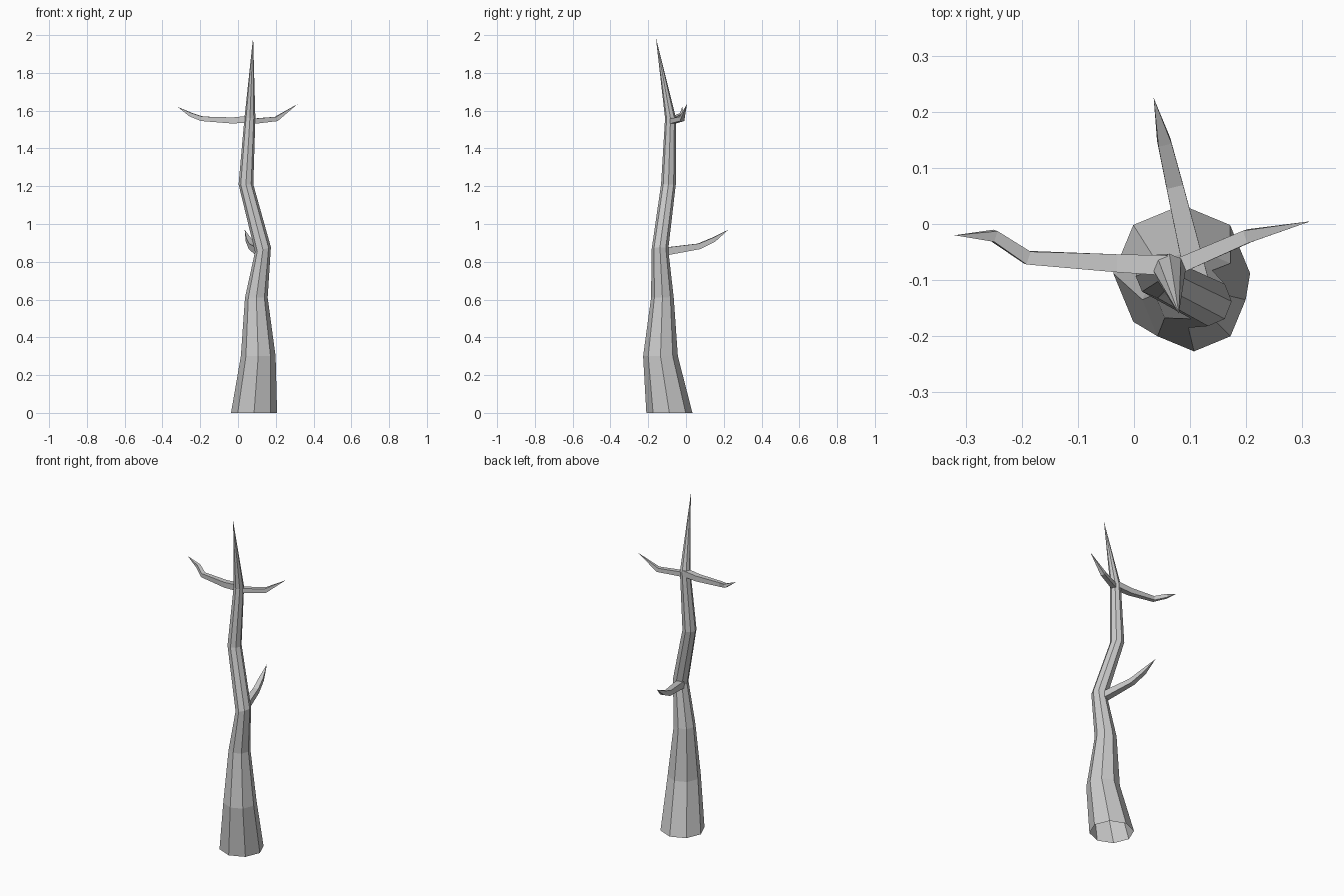
import bpy, bmesh, math
from mathutils import Vector

if "Cube" in bpy.data.objects:
    bpy.data.objects.remove(bpy.data.objects["Cube"])


def tapered_limb(name, rings, tip, sides, up, phase=0.0, cap=False):
    """Loft low-poly rings (centre, radius, normal) and close them in a point."""
    bm = bmesh.new()
    loops = []
    for centre, radius, normal in rings:
        n = Vector(normal).normalized()
        v = (Vector(up) - n * n.dot(Vector(up))).normalized()
        u = v.cross(n)
        loop = []
        for i in range(sides):
            a = phase + 2 * math.pi * i / sides
            loop.append(bm.verts.new(Vector(centre) + radius * (u * math.cos(a) + v * math.sin(a))))
        loops.append(loop)
    for lo, hi in zip(loops, loops[1:]):
        for i in range(sides):
            j = (i + 1) % sides
            bm.faces.new((lo[i], lo[j], hi[j], hi[i]))
    end = bm.verts.new(tip)
    for i in range(sides):
        bm.faces.new((loops[-1][i], loops[-1][(i + 1) % sides], end))
    bm.normal_update()
    mesh = bpy.data.meshes.new(name)
    bm.to_mesh(mesh)
    bm.free()
    obj = bpy.data.objects.new(name, mesh)
    bpy.context.collection.objects.link(obj)
    return obj


def branch(name, points, tip):
    """Square-section branch whose rings follow the path direction."""
    path = [Vector(p[:3]) for p in points] + [Vector(tip)]
    rings = []
    for i, p in enumerate(points):
        d = (path[i + 1] - path[i]).normalized()
        if i:
            d += (path[i] - path[i - 1]).normalized()
        rings.append((p[:3], p[3] * math.sqrt(2), d))
    return tapered_limb(name, rings, tip, 4, (0, 0, 1), math.pi / 4)


# Crooked eight-sided trunk, open at the bottom
tapered_limb("trunk", [
    ((0.085, -0.088, 0.0), 0.122, (0, 0, 1)),
    ((0.107, -0.135, 0.30), 0.092, (0, 0, 1)),
    ((0.097, -0.125, 0.61), 0.060, (0, 0, 1)),
    ((0.132, -0.138, 0.865), 0.044, (-0.3, 0, 1)),
    ((0.042, -0.093, 1.21), 0.039, (0, 0, 1)),
    ((0.063, -0.082, 1.56), 0.029, (0, 0, 1)),
], (0.08, -0.16, 1.99), 8, (0, 1, 0))

# Upper left branch
branch("left_branch", [
    (0.06, -0.074, 1.555, 0.018),
    (-0.03, -0.070, 1.548, 0.016),
    (-0.19, -0.060, 1.557, 0.012),
    (-0.25, -0.021, 1.579, 0.010),
], (-0.32, -0.02, 1.62))

# Upper right branch
branch("right_branch", [
    (0.07, -0.079, 1.543, 0.014),
    (0.202, -0.022, 1.556, 0.012),
], (0.315, 0.005, 1.635))

# Lower branch at the back
branch("back_branch", [
    (0.117, -0.12, 0.853, 0.021),
    (0.072, 0.07, 0.882, 0.015),
    (0.054, 0.146, 0.917, 0.012),
], (0.035, 0.225, 0.97))
